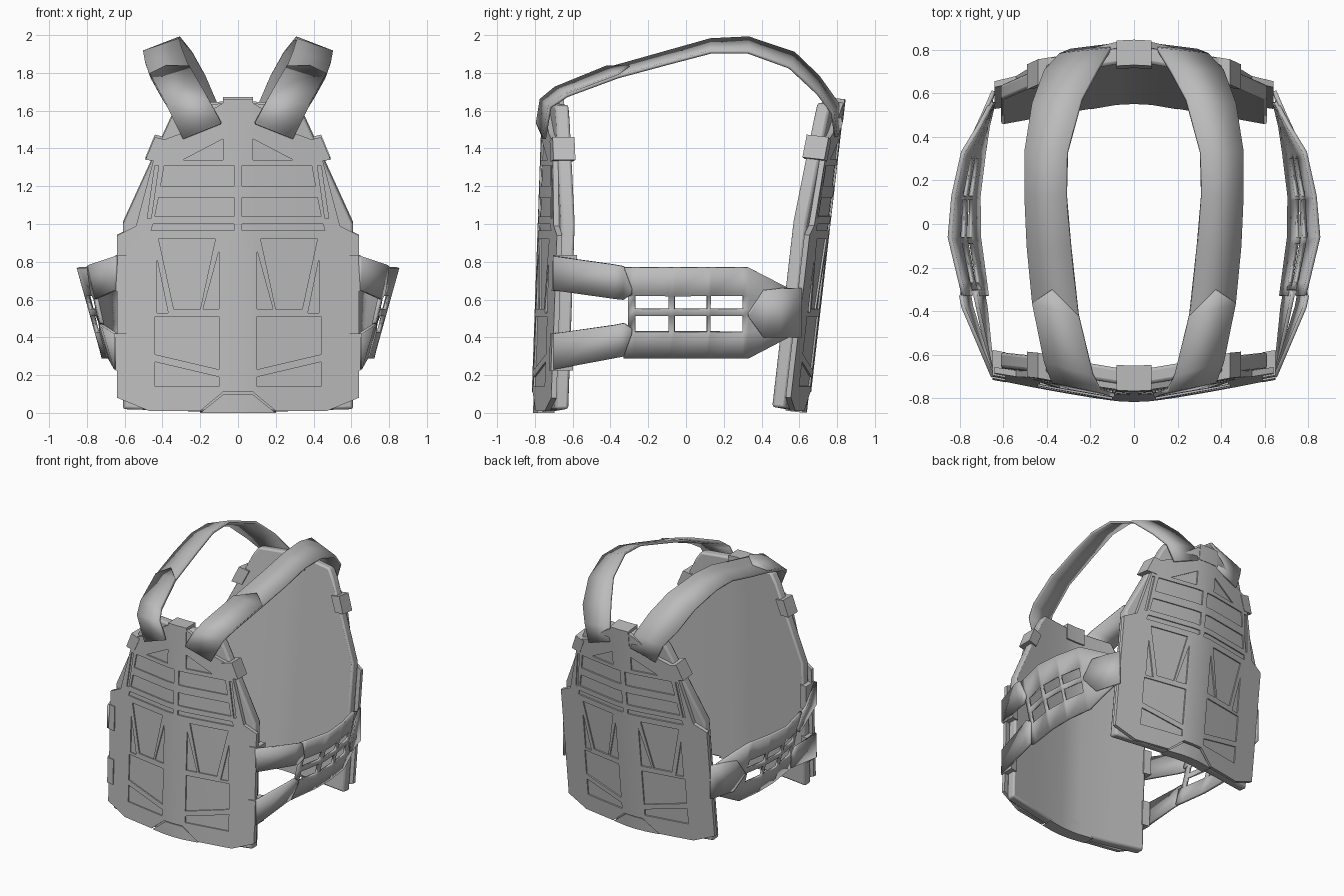
import bpy, bmesh, math
from mathutils import Vector

if "Cube" in bpy.data.objects:
    bpy.data.objects.remove(bpy.data.objects["Cube"])

grey = bpy.data.materials.new("matte grey")
grey.diffuse_color = (0.5, 0.5, 0.5, 1)
grey.use_nodes = True
grey.node_tree.nodes["Principled BSDF"].inputs["Base Color"].default_value = grey.diffuse_color


def lerp(t, knots):
    """Piecewise linear lookup in a list of (key, value)."""
    if t <= knots[0][0]:
        return knots[0][1]
    for (a, va), (b, vb) in zip(knots, knots[1:]):
        if t <= b:
            return va + (vb - va) * (t - a) / (b - a)
    return knots[-1][1]


CURVE = [(0, 0), (.08, .004), (.35, .05), (.62, .1), (.7, .115)]


def front_map(u, d, v):
    return Vector((u, -.72 + .035 * v + lerp(abs(u), CURVE) - d, v))


def back_map(u, d, v):
    return Vector((u, .55 + .115 * v - lerp(abs(u), CURVE) + d, v + .012 - .115 * d))


def finish(name, bm, angle=30, bevel=0):
    bmesh.ops.recalc_face_normals(bm, faces=bm.faces)
    me = bpy.data.meshes.new(name)
    bm.to_mesh(me)
    bm.free()
    ob = bpy.data.objects.new(name, me)
    bpy.context.collection.objects.link(ob)
    me.materials.append(grey)
    if bevel:
        m = ob.modifiers.new("bevel", 'BEVEL')
        m.width, m.segments, m.limit_method, m.angle_limit = bevel, 2, 'ANGLE', math.radians(40)
    bpy.ops.object.select_all(action='DESELECT')
    bpy.context.view_layer.objects.active = ob
    ob.select_set(True)
    bpy.ops.object.shade_smooth_by_angle(angle=math.radians(angle))
    return ob


def prism(bm, outline, d0, d1):
    """Flat prism: outline in (u, v), depth along d."""
    lo = [bm.verts.new((u, d0, v)) for u, v in outline]
    hi = [bm.verts.new((u, d1, v)) for u, v in outline]
    bm.faces.new(lo)
    bm.faces.new(hi[::-1])
    for i in range(len(lo)):
        j = (i + 1) % len(lo)
        bm.faces.new((lo[i], hi[i], hi[j], lo[j]))


def mirrored(half):
    return half + [(-u, v) for u, v in reversed(half) if u > 0]


def flip(outline):
    return [(-u, v) for u, v in outline]


def bend(bm, to_world, triangulate=False):
    """Split at the curve knots, then wrap onto the torso."""
    if triangulate:
        bmesh.ops.triangulate(bm, faces=bm.faces)
    for x in (-.35, -.08, 0, .08, .35):
        bmesh.ops.bisect_plane(bm, geom=bm.verts[:] + bm.edges[:] + bm.faces[:],
                               plane_co=(x, 0, 0), plane_no=(1, 0, 0), dist=1e-5)
    for v in bm.verts:
        v.co = to_world(*v.co)


PLATE = mirrored([(0, .0), (.61, .02), (.61, 1.0), (.35, 1.57), (.31, 1.63), (0, 1.64)])
SHELL = mirrored([(.08, .11), (.2, .01), (.47, .01), (.64, .08), (.64, .94), (.54, .99),
                  (.45, 1.33), (.41, 1.44), (.3, 1.48), (.13, 1.61), (.08, 1.64)])
# recessed pattern of one half
RECESS = [
    [(.1, .14), (.44, .14), (.44, .27), (.1, .19)],
    [(.1, .23), (.44, .31), (.44, .51), (.1, .51)],
    [(.2, .55), (.34, .55), (.42, .92), (.12, .92)],
    [(.1, .55), (.185, .55), (.1, .86)],
    [(.37, .53), (.43, .53), (.43, .82)],
    [(.02, .965), (.46, .965), (.45, 1.0), (.02, 1.0)],
    [(.02, 1.04), (.44, 1.04), (.42, 1.14), (.02, 1.14)],
    [(.02, 1.2), (.41, 1.2), (.39, 1.31), (.02, 1.31)],
    [(.08, 1.34), (.29, 1.34), (.08, 1.45)],
    [(.46, 1.03), (.48, 1.03), (.44, 1.31), (.42, 1.31)],
]
SIDE_TAB = [(.41, 1.33), (.49, 1.34), (.44, 1.46), (.36, 1.44)]


def grooved_shell():
    """Flat shell with the recesses cut out of its outer face."""
    bm = bmesh.new()
    prism(bm, SHELL, .072, .1)
    shell = finish("shell_blank", bm)
    bm = bmesh.new()
    for shape in RECESS:
        prism(bm, shape, .09, .12)
        prism(bm, flip(shape), .09, .12)
    cutter = finish("recess_cutter", bm)
    m = shell.modifiers.new("cut", 'BOOLEAN')
    m.operation, m.object, m.solver = 'DIFFERENCE', cutter, 'EXACT'
    bpy.context.view_layer.update()
    bm = bmesh.new()
    bm.from_object(shell, bpy.context.evaluated_depsgraph_get())
    for ob in (shell, cutter):
        bpy.data.objects.remove(ob)
    return bm


for side, to_world in (("front", front_map), ("back", back_map)):
    # soft inner plate
    bm = bmesh.new()
    prism(bm, PLATE, 0, .072)
    bend(bm, to_world)
    finish(side + "_plate", bm, 40, .014)
    # outer shell
    bm = grooved_shell()
    bend(bm, to_world, True)
    finish(side + "_shell", bm, 20)
    # tabs that wrap round the plate edges
    tabs = {"top_tab": mirrored([(.08, 1.54), (.08, 1.66)]),
            "bottom_tab": mirrored([(.2, -.0), (.075, .1)]),
            "left_tab": flip(SIDE_TAB), "right_tab": SIDE_TAB}
    for name, shape in tabs.items():
        bm = bmesh.new()
        prism(bm, shape, .0 if name == "bottom_tab" else -.012, .09 if name == "bottom_tab" else .104)
        bend(bm, to_world)
        finish(side + "_" + name, bm)

# side belt surface: upper and lower edge paths
X_TOP = [(-.7, .635), (-.38, .77), (-.05, .85), (.13, .83), (.33, .785), (.6, .632)]
X_LOW = [(-.7, .635), (-.38, .67), (-.05, .715), (.13, .715), (.33, .69), (.6, .632)]


def belt_point(sx, y, z, off):
    a, b = lerp(y, X_LOW), lerp(y, X_TOP)
    return (sx * (a + (b - a) * (z - .3) / .48 + off), y, z)


def thicken(ob, t):
    m = ob.modifiers.new("thickness", 'SOLIDIFY')
    m.thickness, m.offset = t, 0


def belt_strip(name, sx, rows, off):
    """Strip along the belt from (y, low z, high z) rows."""
    bm = bmesh.new()
    prev = None
    for y, lo, hi in rows:
        cur = [bm.verts.new(belt_point(sx, y, z, off)) for z in (lo, hi)]
        if prev:
            bm.faces.new((prev[0], cur[0], cur[1], prev[1]))
        prev = cur
    thicken(finish(name, bm, 20), .018)


YS = [-.33, -.27, -.09, -.06, .11, .13, .3, .33, .45, .56]
ZS = [.29, .43, .515, .55, .62, .77]
for side, sx in (("left", -1), ("right", 1)):
    # slotted panel, narrowing toward the back
    bm = bmesh.new()
    grid = []
    for y in YS:
        s = lerp(y, [(.33, 1), (.56, .5)])
        grid.append([bm.verts.new(belt_point(sx, y, .53 + (z - .53) * s, 0)) for z in ZS])
    for i in range(len(YS) - 1):
        for j in range(len(ZS) - 1):
            if not (i in (1, 3, 5) and j in (1, 3)) and not (i == 0 and j in (1, 2, 3)):
                bm.faces.new((grid[i][j], grid[i + 1][j], grid[i + 1][j + 1], grid[i][j + 1]))
    # closed front edge between the two arms
    for j in (1, 2, 3):
        c = [bm.verts.new(belt_point(sx, -.305, ZS[k], 0)) for k in (j, j + 1)]
        bm.faces.new((c[0], grid[1][j], grid[1][j + 1], c[1]))
    bmesh.ops.remove_doubles(bm, verts=bm.verts, dist=1e-4)
    thicken(finish(side + "_belt_panel", bm, 20), .02)
    # two front arms and the pointed rear strap
    belt_strip(side + "_upper_arm", sx, [(-.7, .65, .83), (-.38, .605, .785), (-.33, .6, .775), (-.285, .63, .655)], .012)
    belt_strip(side + "_lower_arm", sx, [(-.7, .23, .42), (-.38, .29, .465), (-.33, .3, .475), (-.285, .42, .445)], .012)
    belt_strip(side + "_rear_strap", sx, [(.33, .51, .53), (.41, .4, .65), (.5, .4, .66), (.61, .4, .66)], .012)
    # loops round the front shell edge
    for name, lo, hi in (("upper", .645, .835), ("lower", .225, .42)):
        bm = bmesh.new()
        prism(bm, [(sx * .59, lo), (sx * .648, lo), (sx * .648, hi), (sx * .59, hi)], -.008, .108)
        bend(bm, front_map)
        finish(side + "_" + name + "_loop", bm)

# shoulder straps: (inner edge, outer edge) stations from chest to back
STRAP = [((.09, -.785, 1.53), (.29, -.75, 1.45)), ((.155, -.765, 1.65), (.375, -.72, 1.62)),
         ((.19, -.69, 1.71), (.41, -.63, 1.68)), ((.255, -.42, 1.82), (.465, -.36, 1.78)),
         ((.29, -.1, 1.91), (.49, -.1, 1.85)), ((.31, .13, 1.975), (.5, .13, 1.91)),
         ((.305, .33, 1.985), (.5, .33, 1.91)), ((.24, .57, 1.905), (.465, .55, 1.83)),
         ((.17, .7, 1.78), (.41, .7, 1.69)), ((.11, .8, 1.64), (.34, .775, 1.59)),
         ((.09, .82, 1.53), (.29, .795, 1.46))]


def ribbon(name, stations, sx, t, lift=0, tip=None):
    bm = bmesh.new()
    rows = [[bm.verts.new((sx * x, y, z + lift)) for x, y, z in st] for st in stations]
    for a, b in zip(rows, rows[1:]):
        bm.faces.new((a[0], b[0], b[1], a[1]))
    if tip:
        p = bm.verts.new((sx * tip[0], tip[1], tip[2] + lift))
        bm.faces.new((rows[-1][0], p, rows[-1][1]))
    thicken(finish(name, bm, 35), t)


for side, sx in (("left", -1), ("right", 1)):
    ribbon(side + "_shoulder_strap", STRAP, sx, .018)
    # overlapping chest section with a pointed end
    ribbon(side + "_strap_overlap", STRAP[:4], sx, .02, .009, (.375, -.3, 1.825))
